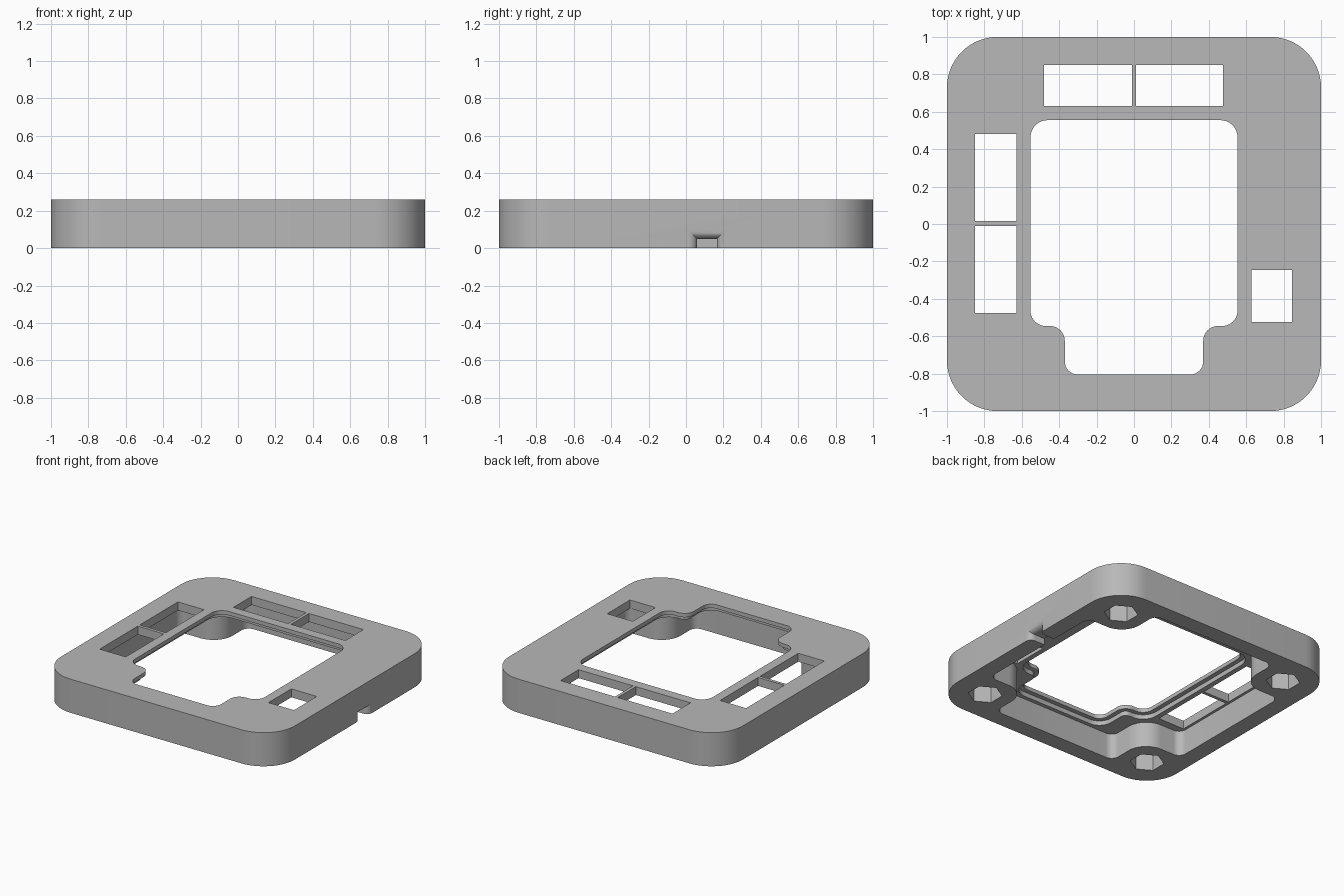
import bpy, bmesh, math
from mathutils import Vector

if "Cube" in bpy.data.objects:
    bpy.data.objects.remove(bpy.data.objects["Cube"], do_unlink=True)

HEIGHT = 0.26
PLATE_Z = 0.195   # underside of the top plate
OVER = 0.1        # how far cutters overshoot the body

gray = bpy.data.materials.new("plain gray")
gray.use_nodes = True
gray.diffuse_color = (0.48, 0.48, 0.48, 1)
gray.node_tree.nodes["Principled BSDF"].inputs["Base Color"].default_value = (0.48, 0.48, 0.48, 1)


def rounded(corners, steps=10):
    """Outline with an arc at each (x, y, radius) corner."""
    out = []
    for i, (x, y, r) in enumerate(corners):
        p = Vector((x, y))
        a = (Vector(corners[i - 1][:2]) - p).normalized()
        b = (Vector(corners[(i + 1) % len(corners)][:2]) - p).normalized()
        if r == 0:
            out.append(p)
            continue
        # all corners are right angles
        centre = p + (a + b) * r
        for k in range(steps + 1):
            t = k / steps * math.pi / 2
            out.append(centre - b * r * math.cos(t) - a * r * math.sin(t))
    return out


def loft(name, rings):
    """Closed solid through equal-length rings of 3D points."""
    bm = bmesh.new()
    loops = [[bm.verts.new(p) for p in ring] for ring in rings]
    for lo, hi in zip(loops, loops[1:]):
        for i in range(len(lo)):
            bm.faces.new((lo[i - 1], lo[i], hi[i], hi[i - 1]))
    bm.faces.new(loops[0])
    bm.faces.new(loops[-1])
    bmesh.ops.recalc_face_normals(bm, faces=bm.faces)
    mesh = bpy.data.meshes.new(name)
    bm.to_mesh(mesh)
    bm.free()
    mesh.materials.append(gray)
    obj = bpy.data.objects.new(name, mesh)
    bpy.context.collection.objects.link(obj)
    return obj


def prism(name, outline, z0, z1):
    return loft(name, [[(p[0], p[1], z) for p in outline] for z in (z0, z1)])


def box(x0, x1, y0, y1):
    return [(x0, y0), (x1, y0), (x1, y1), (x0, y1)]


def mirrored(half):
    """Complete a right-hand outline (bottom to top) across x = 0."""
    return half + [(-x, y, r) for x, y, r in reversed(half)]


def opening(grow):
    return rounded(mirrored([
        (0.37 + grow, -0.805 - grow, 0.07 + grow),
        (0.37 + grow, -0.545 - grow, 0.08 - grow),
        (0.553 + grow, -0.545 - grow, 0.08 + grow),
        (0.553 + grow, 0.555 + grow, 0.09 + grow)]))


# Outer body
body = prism("frame_body", rounded(
    [(-1, -1, 0.27), (1, -1, 0.27), (1, 1, 0.27), (-1, 1, 0.27)], 16), 0, HEIGHT)

cutters = []

# Underside cavity: a cross that leaves a boss in each corner
ARM, END = 0.535, 0.87
cavity = rounded(mirrored([
    (ARM, -END, 0.06), (ARM, -ARM, 0.16), (END, -ARM, 0.06),
    (END, ARM, 0.06), (ARM, ARM, 0.16), (ARM, END, 0.06)]))
cutters.append(prism("cavity_cutter", cavity, -OVER, PLATE_Z))

# Main opening with a stepped recess from below
cutters.append(prism("opening_cutter", opening(0), -OVER, HEIGHT + OVER))
cutters.append(prism("recess_cutter", opening(0.035), -OVER, 0.23))

# Rectangular windows in the top plate
windows = [(-0.48, -0.012, 0.63, 0.85), (0.012, 0.477, 0.63, 0.85),
           (-0.85, -0.627, 0.015, 0.48), (-0.85, -0.627, -0.475, -0.01),
           (0.627, 0.845, -0.523, -0.245)]
for w in windows:
    cutters.append(prism("window_cutter", box(*w), 0.1, HEIGHT + OVER))

# Hexagonal pockets in the corner bosses
for sx in (-1, 1):
    for sy in (-1, 1):
        hexagon = [(sx * 0.74 + 0.12 * math.sin(k * math.pi / 3),
                    sy * 0.74 + 0.12 * math.cos(k * math.pi / 3)) for k in range(6)]
        cutters.append(prism("hex_cutter", hexagon, -OVER, 0.15))

# Flared cable notch through the +x wall
FLARE = 0.045
profile = [(0.8, 0)]
for k in range(9):
    t = k / 8 * math.pi / 2
    profile.append((1 - FLARE + FLARE * math.sin(t), FLARE - FLARE * math.cos(t)))
profile.append((1 + OVER, FLARE))
rings = []
for x, o in profile:
    y0, y1, top = 0.06 - o, 0.165 + o, 0.05 + o
    rings.append([(x, y0, -OVER), (x, y1, -OVER), (x, y1, top), (x, y0, top)])
cutters.append(loft("notch_cutter", rings))

# Carve the body, then drop the cutters
bpy.context.view_layer.objects.active = body
for cutter in cutters:
    cutter.hide_render = True
    mod = body.modifiers.new("cut", "BOOLEAN")
    mod.operation = "DIFFERENCE"
    mod.solver = "EXACT"
    mod.object = cutter
    bpy.ops.object.modifier_apply(modifier=mod.name)
    bpy.data.objects.remove(cutter, do_unlink=True)

bpy.ops.object.select_all(action="DESELECT")
body.select_set(True)
bpy.ops.object.shade_smooth_by_angle(angle=math.radians(30))
